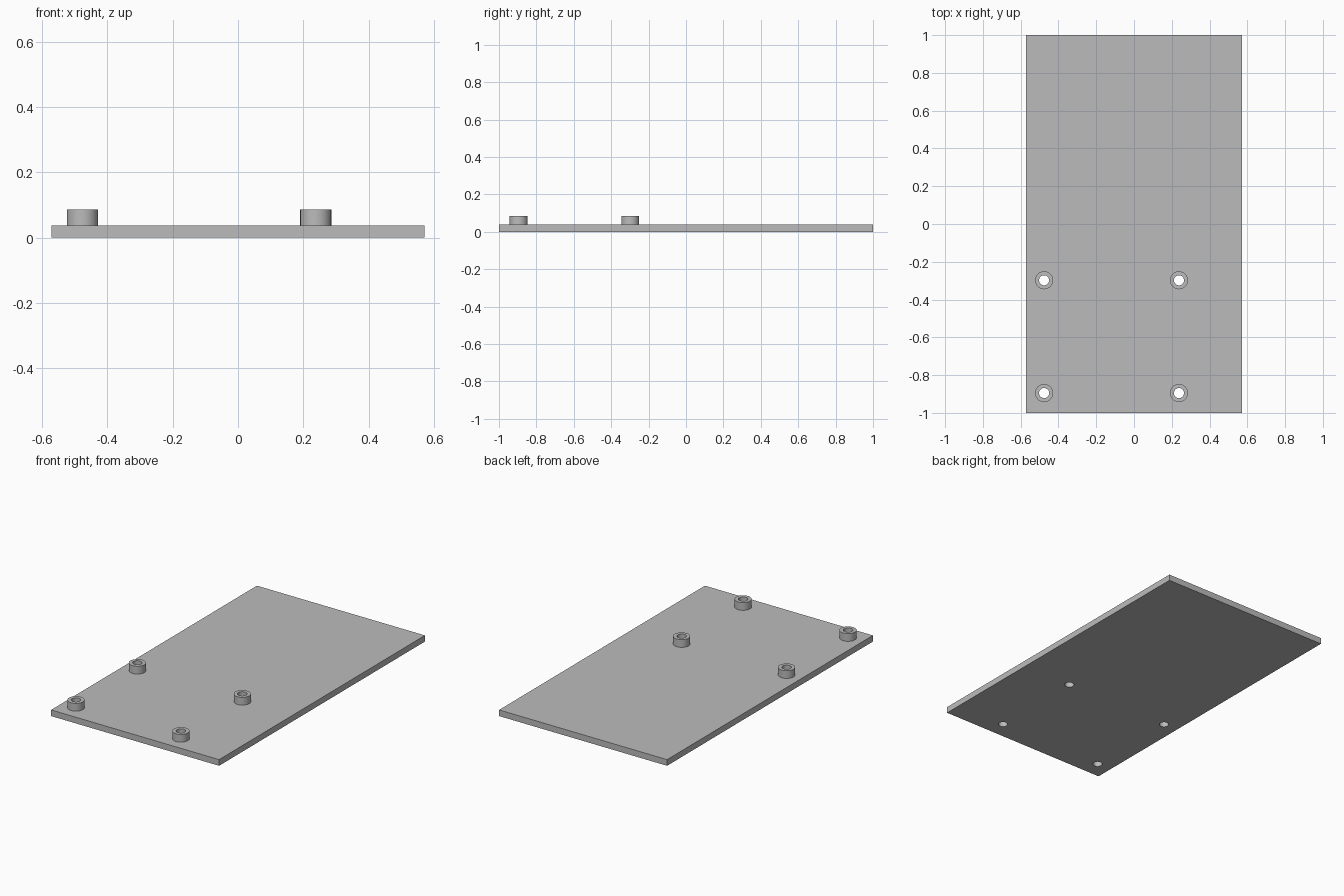
import bpy, bmesh, math
from mathutils import Matrix

cube = bpy.data.objects.get("Cube")
if cube:
    bpy.data.objects.remove(cube, do_unlink=True)

WIDTH, LENGTH, THICK, TOP = 1.143, 2.0, 0.038, 0.0857
OUTER_R, HOLE_R, SEGMENTS = 0.0476, 0.0267, 48
COLUMNS = {"right": -0.476, "left": 0.238}
ROWS = {"front": -0.895, "middle": -0.298}

grey = bpy.data.materials.new("plain grey")
grey.use_nodes = True
grey.diffuse_color = (0.5, 0.5, 0.5, 1)
grey.node_tree.nodes["Principled BSDF"].inputs["Base Color"].default_value = grey.diffuse_color


def finish(name, bm):
    mesh = bpy.data.meshes.new(name)
    bmesh.ops.recalc_face_normals(bm, faces=bm.faces)
    bm.to_mesh(mesh)
    bm.free()
    mesh.materials.append(grey)
    obj = bpy.data.objects.new(name, mesh)
    bpy.context.collection.objects.link(obj)
    return obj


def smooth(obj):
    bpy.ops.object.select_all(action="DESELECT")
    obj.select_set(True)
    bpy.context.view_layer.objects.active = obj
    bpy.ops.object.shade_smooth_by_angle(angle=math.radians(30))


# Base plate
bm = bmesh.new()
bmesh.ops.create_cube(bm, size=1, matrix=Matrix.Translation((0, 0, THICK / 2))
                      @ Matrix.Diagonal((WIDTH, LENGTH, THICK, 1)))
plate = finish("base_plate", bm)

# Screw holes through the plate
bm = bmesh.new()
for x in COLUMNS.values():
    for y in ROWS.values():
        bmesh.ops.create_cone(bm, cap_ends=True, segments=SEGMENTS, radius1=HOLE_R,
                              radius2=HOLE_R, depth=0.3, matrix=Matrix.Translation((x, y, 0)))
cutter = finish("hole_cutter", bm)
cutter.hide_render = True
cut = plate.modifiers.new("holes", "BOOLEAN")
cut.operation, cut.solver, cut.object = "DIFFERENCE", "EXACT", cutter
bpy.context.view_layer.objects.active = plate
bpy.ops.object.modifier_apply(modifier=cut.name)
bpy.data.objects.remove(cutter, do_unlink=True)
smooth(plate)


# Hollow standoffs, each a ring profile swept around its axis
def standoff(name, x, y):
    bm = bmesh.new()
    profile = [(OUTER_R, THICK), (OUTER_R, TOP), (HOLE_R, TOP), (HOLE_R, THICK)]
    verts = [bm.verts.new((r, 0, z)) for r, z in profile]
    edges = [bm.edges.new((verts[i], verts[(i + 1) % 4])) for i in range(4)]
    bmesh.ops.spin(bm, geom=verts + edges, cent=(0, 0, 0), axis=(0, 0, 1),
                   angle=math.tau, steps=SEGMENTS, use_merge=True)
    bmesh.ops.remove_doubles(bm, verts=bm.verts, dist=0.0001)
    obj = finish(name, bm)
    obj.location = (x, y, 0)
    smooth(obj)


for row, y in ROWS.items():
    for side, x in COLUMNS.items():
        standoff(f"{row}_{side}_standoff", x, y)
